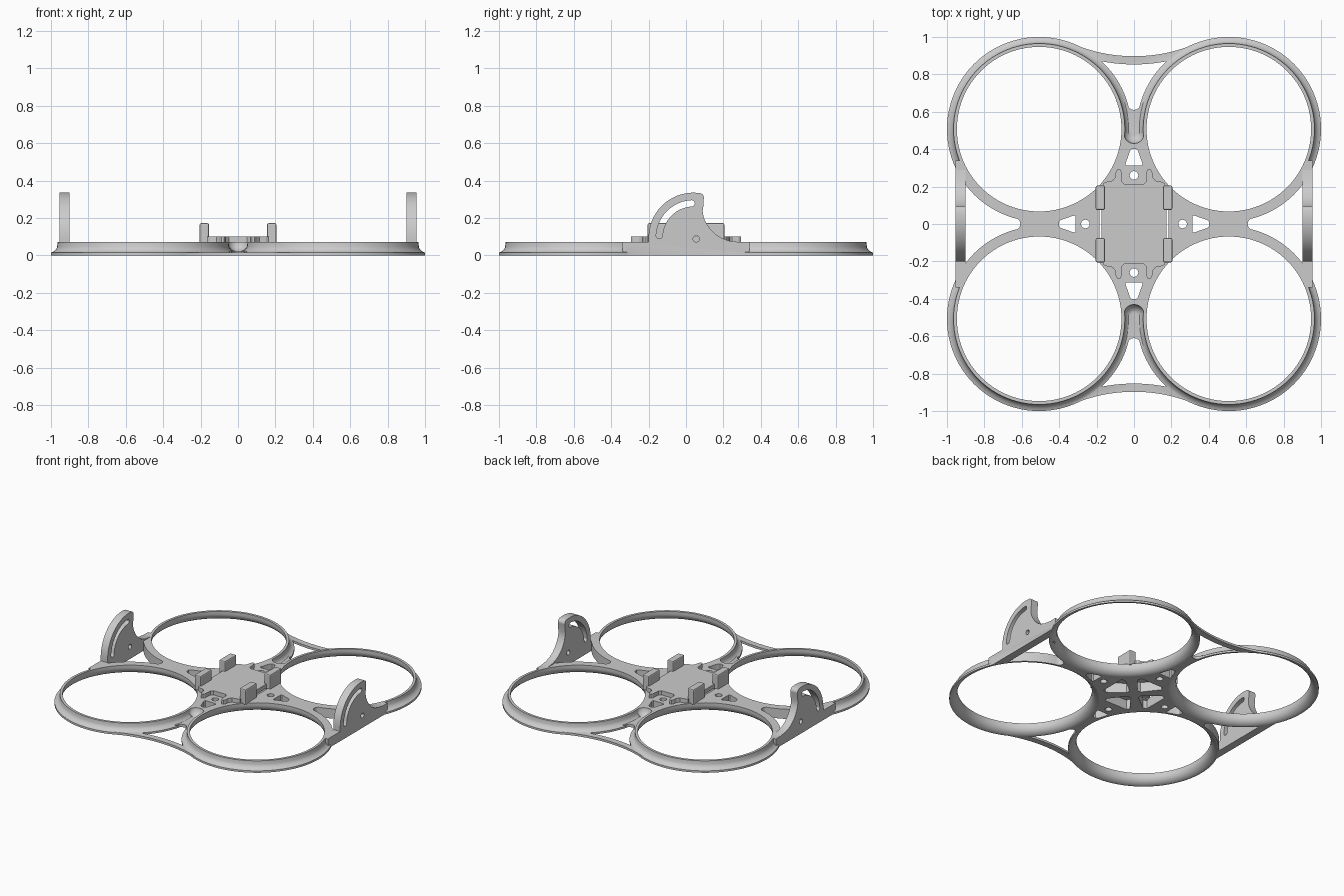
import bpy, bmesh
from math import sin, cos, pi, sqrt, radians
from mathutils import Matrix

cube = bpy.data.objects.get("Cube")
if cube:
    bpy.data.objects.remove(cube, do_unlink=True)

grey = bpy.data.materials.new("plain grey plastic")
grey.use_nodes = True
tone = (0.6, 0.6, 0.6, 1)
grey.diffuse_color = tone
grey.node_tree.nodes["Principled BSDF"].inputs["Base Color"].default_value = tone

C = 0.507      # duct centre offset
TOP = 0.07     # deck height
SIGNS = (-1, 1)
CORNERS = [(sx, sy) for sx in SIGNS for sy in SIGNS]


def finish(name, bm):
    bmesh.ops.recalc_face_normals(bm, faces=bm.faces)
    mesh = bpy.data.meshes.new(name)
    bm.to_mesh(mesh)
    bm.free()
    mesh.materials.append(grey)
    obj = bpy.data.objects.new(name, mesh)
    bpy.context.collection.objects.link(obj)
    return obj


def prism(name, pts, lo, hi, axis="z"):
    """Extrude an outline along z, or a (y, z) outline along x."""
    bm = bmesh.new()
    place = (lambda a, b: (a, b, lo)) if axis == "z" else (lambda a, b: (lo, a, b))
    face = bm.faces.new([bm.verts.new(place(a, b)) for a, b in pts])
    ext = bmesh.ops.extrude_face_region(bm, geom=[face])
    move = (0, 0, hi - lo) if axis == "z" else (hi - lo, 0, 0)
    bmesh.ops.translate(bm, vec=move, verts=[v for v in ext["geom"] if isinstance(v, bmesh.types.BMVert)])
    return finish(name, bm)


def box(name, x0, x1, y0, y1, z0, z1):
    return prism(name, [(x0, y0), (x1, y0), (x1, y1), (x0, y1)], z0, z1)


def arc(cx, cy, r, a0, a1, n=24):
    steps = [radians(a0 + (a1 - a0) * i / n) for i in range(n + 1)]
    return [(cx + r * cos(a), cy + r * sin(a)) for a in steps]


def disc(x, y, r, n=24):
    return arc(x, y, r, 0, 360, n)[:-1]


def revolve(name, profile, x, y):
    bm = bmesh.new()
    verts = [bm.verts.new((r, 0, z)) for r, z in profile]
    edges = [bm.edges.new(pair) for pair in zip(verts, verts[1:])]
    bmesh.ops.spin(bm, geom=verts + edges, cent=(0, 0, 0), axis=(0, 0, 1),
                   angle=2 * pi, steps=96, use_duplicate=False)
    bmesh.ops.remove_doubles(bm, verts=bm.verts, dist=1e-5)
    bmesh.ops.translate(bm, vec=(x, y, 0), verts=bm.verts)
    return finish(name, bm)


def combine(target, parts, operation):
    for part in parts:
        mod = target.modifiers.new("combine", "BOOLEAN")
        mod.operation, mod.object, mod.solver = operation, part, "EXACT"
        mod.use_hole_tolerant = True
        bpy.context.view_layer.objects.active = target
        bpy.ops.object.modifier_apply(modifier=mod.name)
        bpy.data.objects.remove(part, do_unlink=True)


def flip(pts, sx=1, sy=1):
    return [(sx * a, sy * b) for a, b in pts]


# Deck: a wide bar across the sides and a short one front to back
frame = box("duct_frame", -0.955, 0.955, -0.34, 0.34, 0, TOP)
combine(frame, [box("spine", -0.2, 0.2, -0.5, 0.5, 0, TOP)], "UNION")

for s in SIGNS:
    # Rounded trough with a thin floor between neighbouring ducts
    bm = bmesh.new()
    bmesh.ops.create_uvsphere(bm, u_segments=32, v_segments=16, radius=0.055)
    bmesh.ops.translate(bm, vec=(0, s * 0.485, TOP + 0.003), verts=bm.verts)
    ball = finish("trough_end", bm)
    trough = box("trough", -0.055, 0.055, *sorted((s * 0.485, s * 0.6)), 0.017, 0.2)
    combine(frame, [ball, trough], "DIFFERENCE")
    floor = box("trough_floor", -0.1, 0.1, *sorted((s * 0.4, s * 0.65)), 0, 0.021)
    combine(floor, [prism("floor_notch", disc(0, s * 0.646, 0.036), -0.1, 0.2)], "DIFFERENCE")
    combine(frame, [floor], "UNION")
    # Thin curved brace joining the ducts
    brace = arc(0, 1.742, 0.845, 247.7, 292.3) + arc(0, 1.742, 0.889, 292.3, 247.7)
    combine(frame, [prism("curved_brace", flip(brace, 1, s), 0, 0.016)], "UNION")

# Bell-mouthed ducts: clear the deck inside each wall, then add the walls
outer = [(0.493, 0), (0.493, 0.014), (0.483, 0.018), (0.473, 0.025),
         (0.465, 0.034), (0.46, 0.045), (0.458, TOP)]
inner = [(0.486, 0), (0.472, 0.005), (0.459, 0.013), (0.449, 0.024),
         (0.442, 0.038), (0.44, 0.05), (0.44, TOP)]
clearance = [(r + 0.004, z) for r, z in inner]
opening = [(0, -0.02), (0.49, -0.02)] + clearance + [(0.444, 0.1), (0, 0.1)]
for sx, sy in CORNERS:
    combine(frame, [revolve("duct_opening", opening, sx * C, sy * C)], "DIFFERENCE")
for sx, sy in CORNERS:
    wall = outer + inner[::-1] + outer[:1]
    combine(frame, [revolve("duct_wall", wall, sx * C, sy * C)], "UNION")

# Side windows bounded by the ducts and the fin bars
edge = [(x, C - sqrt(0.4935 ** 2 - (x - C) ** 2)) for x in [0.645 + 0.255 * i / 16 for i in range(17)]]
window = edge + flip(edge[::-1], 1, -1) + arc(0.64, 0, 0.032, 240, 120, 10)
for s in SIGNS:
    combine(frame, [prism("side_window", flip(window, s), -0.1, 0.2)], "DIFFERENCE")

# Screw holes, tapered lightening holes and pockets under the tray, one set per arm
taper = [(-0.046, 0.32), (-0.04, 0.312), (0.04, 0.312), (0.046, 0.32), (0.021, 0.392),
         (0.01, 0.402), (-0.01, 0.402), (-0.021, 0.392)]
pocket = [(-0.015, 0.05), (0.015, 0.05), (0.1, 0.16), (0.09, 0.185), (-0.09, 0.185), (-0.1, 0.16)]
for k in range(4):
    for name, pts in (("screw_hole", disc(0, 0.26, 0.023)), ("taper_hole", taper), ("pocket", pocket)):
        cutter = prism(name, pts, -0.1, 0.2)
        cutter.data.transform(Matrix.Rotation(k * pi / 2, 4, "Z"))
        combine(frame, [cutter], "DIFFERENCE")

# Upright side fins with a curved slot and a pivot hole
fin = ([(-0.2, TOP)] + arc(0.04, 0.095, 0.24, 180, 88) + arc(0.07, 0.307, 0.026, 75, -20, 8)
       + [(0.094, 0.27), (0.089, 0.24), (0.092, 0.215), (0.1, 0.19), (0.113, 0.165), (0.133, 0.136),
          (0.16, 0.111), (0.19, 0.092), (0.23, 0.078), (0.29, TOP)])
slot = (arc(0.04, 0.095, 0.2, 176, 94) + arc(0.03, 0.278, 0.017, 90, -90, 8)
        + arc(0.04, 0.095, 0.166, 94, 176) + arc(-0.143, 0.106, 0.017, 360, 180, 8))
smooth = [frame]
for s, side in ((-1, "right"), (1, "left")):
    lo, hi = sorted((s * 0.9, s * 0.955))
    plate = prism(side + "_fin", fin, lo, hi, "x")
    combine(plate, [prism("fin_slot", slot, lo - 0.1, hi + 0.1, "x"),
                    prism("fin_hole", disc(0.055, 0.088, 0.017), lo - 0.03, hi + 0.03, "x")], "DIFFERENCE")
    smooth.append(plate)

# Raised tray with lobes around the screw holes
lobe = [(0.175, 0), (0.175, 0.075), (0.165, 0.215), (0.15, 0.225), (0.115, 0.232),
        (0.1, 0.25), (0.097, 0.28), (0.088, 0.293), (0.075, 0.293), (0.067, 0.28), (0.063, 0.225), (0.048, 0.21)]
half = lobe + flip(lobe[::-1], -1)
prism("battery_tray", half + flip(half[::-1], 1, -1)[1:-1], TOP, 0.1)

# Four upright clips holding the tray sides
for sx, sy in CORNERS:
    x0, x1 = sorted((sx * 0.155, sx * 0.205))
    y0, y1 = sorted((sy * 0.075, sy * 0.205))
    clip = box("tray_clip", x0, x1, y0, y1, 0.06, 0.172)
    bevel = clip.modifiers.new("soft corners", "BEVEL")
    bevel.width, bevel.segments = 0.008, 2

# Smooth curved walls, keep hard edges
bpy.ops.object.select_all(action="DESELECT")
for obj in smooth:
    obj.select_set(True)
bpy.context.view_layer.objects.active = frame
bpy.ops.object.shade_smooth_by_angle(angle=radians(30))
